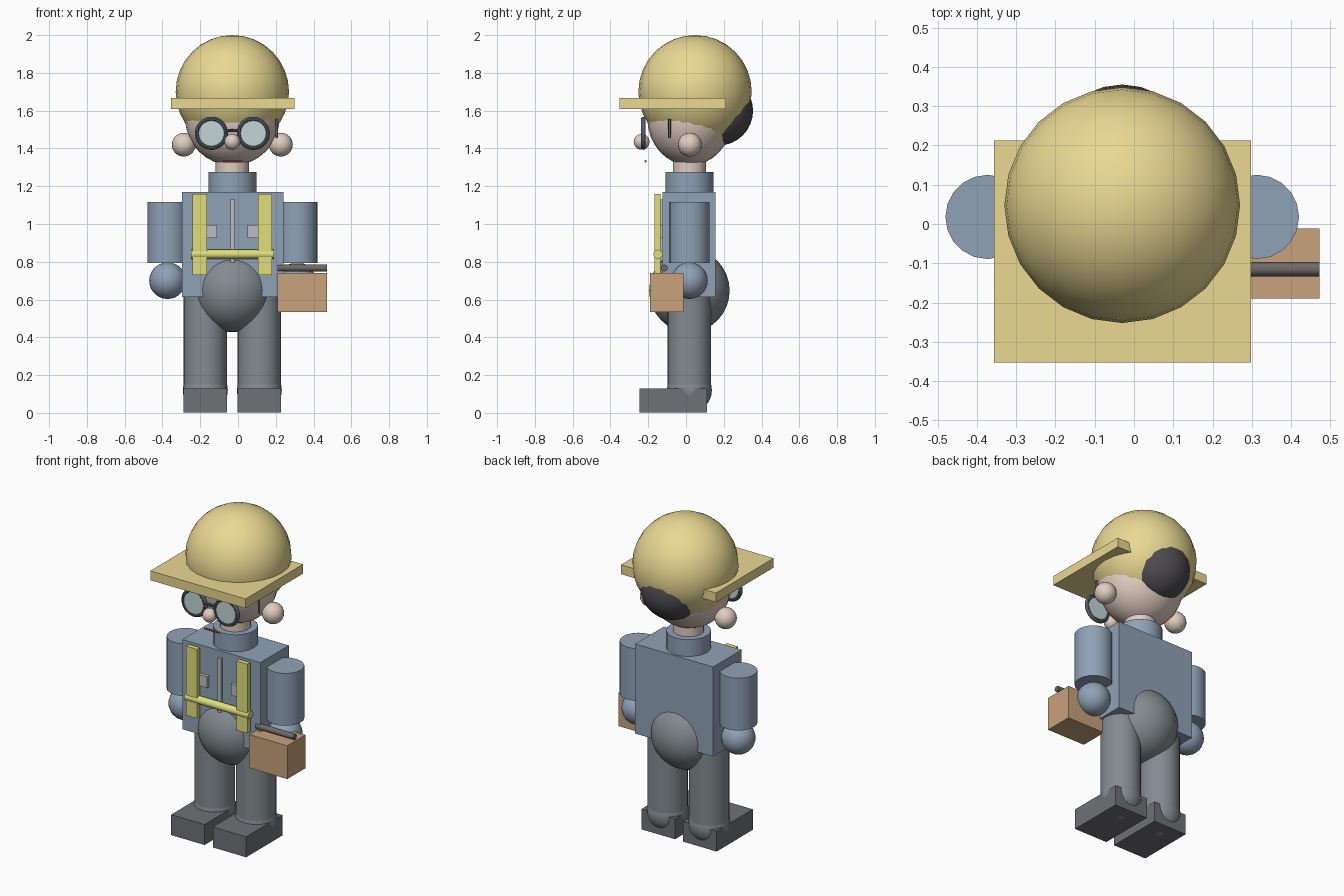
import bpy
from math import pi

if "Cube" in bpy.data.objects:
    bpy.data.objects.remove(bpy.data.objects["Cube"])

CX, CY = -0.03, 0.018          # body axis


def mat(name, r, g, b):
    m = bpy.data.materials.new(name)
    m.diffuse_color = (r, g, b, 1)
    m.use_nodes = True
    m.node_tree.nodes["Principled BSDF"].inputs["Base Color"].default_value = m.diffuse_color
    return m


STRAW = mat("straw", 0.82, 0.69, 0.29)
SKIN = mat("skin", 0.75, 0.61, 0.53)
BLUE = mat("blue_cloth", 0.28, 0.36, 0.47)
GREY = mat("grey_cloth", 0.23, 0.26, 0.28)
SHOE = mat("shoe_leather", 0.16, 0.165, 0.18)
HAIR = mat("hair", 0.075, 0.07, 0.08)
FRAME = mat("frame", 0.09, 0.12, 0.15)
LENS = mat("lens", 0.55, 0.66, 0.68)
YELLOW = mat("yellow_strap", 0.74, 0.74, 0.20)
METAL = mat("pale_metal", 0.50, 0.52, 0.54)
TAN = mat("tan_leather", 0.58, 0.36, 0.20)
HANDLE = mat("handle_dark", 0.16, 0.14, 0.14)
LIP = mat("lip", 0.35, 0.12, 0.11)


def finish(name, material):
    ob = bpy.context.object
    ob.name = name
    ob.data.materials.append(material)
    bpy.ops.object.transform_apply(location=False, rotation=True, scale=True)
    bpy.ops.object.shade_smooth_by_angle(angle=pi / 5)
    return ob


def box(name, material, x, y, z):
    """Box from (min, max) pairs."""
    bpy.ops.mesh.primitive_cube_add(
        size=1, location=[(a + b) / 2 for a, b in (x, y, z)])
    bpy.context.object.scale = [b - a for a, b in (x, y, z)]
    return finish(name, material)


def ball(name, material, loc, radii, seg=24, rings=16):
    bpy.ops.mesh.primitive_uv_sphere_add(
        segments=seg, ring_count=rings, radius=1, location=loc)
    bpy.context.object.scale = radii if isinstance(radii, tuple) else (radii,) * 3
    return finish(name, material)


def rod(name, material, loc, r, length, axis="z", seg=20):
    rot = {"x": (0, pi / 2, 0), "y": (pi / 2, 0, 0), "z": (0, 0, 0)}[axis]
    bpy.ops.mesh.primitive_cylinder_add(
        vertices=seg, radius=r, depth=length, location=loc, rotation=rot)
    return finish(name, material)


# Head, hat and hair
ball("head", SKIN, (CX, 0.02, 1.56), (0.25, 0.225, 0.25))
ball("hat_dome", STRAW, (CX, 0.048, 1.70), 0.30)
box("hat_brim", STRAW, (-0.356, 0.298), (-0.352, 0.213), (1.61, 1.668))
ball("hair", HAIR, (CX, 0.17, 1.60), 0.185)
ball("nose", SKIN, (CX, -0.235, 1.435), 0.042, 16, 10)
rod("mouth", LIP, (CX, -0.214, 1.332), 0.006, 0.10, "x", 10)

# Glasses
for side, s in (("left", -1), ("right", 1)):
    at = (CX + s * 0.111, -0.226, 1.48)
    bpy.ops.mesh.primitive_torus_add(
        location=at, rotation=(pi / 2, 0, 0), major_radius=0.075,
        minor_radius=0.0125, major_segments=32, minor_segments=10)
    finish(side + "_glasses_rim", FRAME)
    rod(side + "_lens", LENS, at, 0.07, 0.018, "y", 28)
rod("glasses_bridge", FRAME, (CX, -0.226, 1.495), 0.008, 0.06, "x", 10)
rod("glasses_arm", FRAME, (0.205, -0.087, 1.505), 0.007, 0.10, "z", 10)

# Torso
rod("neck", SKIN, (CX, CY, 1.31), 0.088, 0.16)
rod("collar", BLUE, (CX, CY, 1.215), 0.127, 0.12)
box("jacket", BLUE, (-0.296, 0.24), (-0.124, 0.156), (0.613, 1.17))
ball("hips", GREY, (CX, CY, 0.647), (0.215, 0.213, 0.22))

# Limbs, feet and harness straps on both sides
for side, s in (("left", -1), ("right", 1)):
    ax, lx = CX + s * 0.343, CX + s * 0.143
    ball(side + "_ear", SKIN, (CX + s * 0.257, 0.02, 1.42), 0.063, 20, 12)
    rod(side + "_arm", BLUE, (ax, CY, 0.955), 0.107, 0.325)
    ball(side + "_hand", BLUE, (ax, CY, 0.70), 0.097, 20, 14)
    rod(side + "_leg", GREY, (lx, CY, 0.38), 0.115, 0.53)
    ball(side + "_ankle", GREY, (lx, CY, 0.12), 0.119)
    box(side + "_shoe", SHOE, (lx - 0.115, lx + 0.115), (-0.245, 0.11), (0.003, 0.13))
    sx, px = CX + s * 0.173, CX + s * 0.115
    box(side + "_strap", YELLOW, (sx - 0.038, sx + 0.038), (-0.166, -0.136), (0.73, 1.16))
    box(side + "_pocket", METAL, (px - 0.034, px + 0.034), (-0.144, -0.12), (0.925, 0.995))

rod("chest_strap", YELLOW, (CX, -0.148, 0.84), 0.024, 0.44, "x")
box("zipper", METAL, (CX - 0.011, CX + 0.011), (-0.142, -0.12), (0.795, 1.13))

# Bag
box("bag", TAN, (0.21, 0.472), (-0.19, -0.012), (0.533, 0.74))
rod("bag_handle", HANDLE, (0.341, -0.115, 0.767), 0.018, 0.262, "x", 16)
